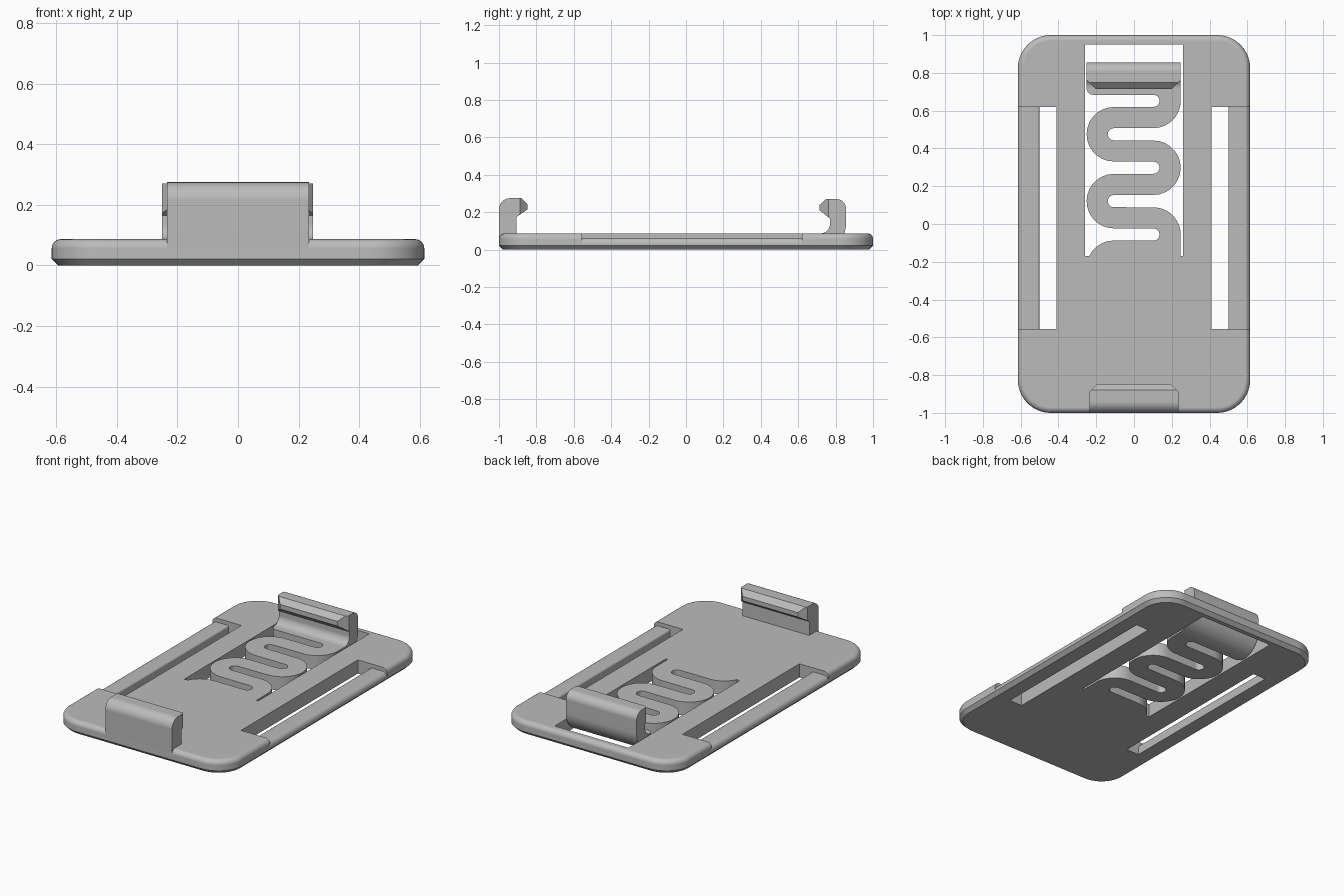
import bpy, bmesh
from math import sin, cos, radians
from mathutils import Vector

if "Cube" in bpy.data.objects:
    bpy.data.objects.remove(bpy.data.objects["Cube"], do_unlink=True)

grey = bpy.data.materials.new("light_grey")
grey.use_nodes = True
grey.diffuse_color = (0.5, 0.5, 0.5, 1)
grey.node_tree.nodes["Principled BSDF"].inputs["Base Color"].default_value = (0.5, 0.5, 0.5, 1)

THICK = 0.087          # plate thickness
HALF_W, HALF_L = 0.615, 1.0
SLOT_Y = (-0.555, 0.62)


def arc(cx, cy, r, a0, a1, steps=14):
    angles = [radians(a0 + (a1 - a0) * i / steps) for i in range(steps + 1)]
    return [(cx + r * cos(a), cy + r * sin(a)) for a in angles]


def add_prism(bm, pts, lo, hi, place):
    """Extrude a 2D profile between lo and hi; place maps (u, v, w) to xyz."""
    rings = [[bm.verts.new(place(u, v, w)) for u, v in pts] for w in (lo, hi)]
    bm.faces.new(rings[0])
    bm.faces.new(rings[1])
    bridge(bm, *rings)


def bridge(bm, a, b):
    for i in range(len(a)):
        j = (i + 1) % len(a)
        bm.faces.new((a[i], a[j], b[j], b[i]))


def along_x(u, v, w):
    return (w, u, v)


def along_y(u, v, w):
    return (u, w, v)


def along_z(u, v, w):
    return (u, v, w)


def finish(bm, name):
    bmesh.ops.recalc_face_normals(bm, faces=bm.faces)
    mesh = bpy.data.meshes.new(name)
    bm.to_mesh(mesh)
    bm.free()
    obj = bpy.data.objects.new(name, mesh)
    bpy.context.collection.objects.link(obj)
    mesh.materials.append(grey)
    return obj


def activate(obj):
    bpy.ops.object.select_all(action='DESELECT')
    obj.select_set(True)
    bpy.context.view_layer.objects.active = obj


def smooth(obj):
    activate(obj)
    bpy.ops.object.shade_smooth_by_angle(angle=radians(30))
    obj.modifiers.new("flat_face_normals", 'WEIGHTED_NORMAL').keep_sharp = True


def cut(obj, cutter):
    activate(obj)
    mod = obj.modifiers.new("cut", 'BOOLEAN')
    mod.operation, mod.solver, mod.object = 'DIFFERENCE', 'EXACT', cutter
    bpy.ops.object.modifier_apply(modifier=mod.name)
    bpy.data.objects.remove(cutter, do_unlink=True)


# Base plate: rounded rectangle with chamfered bottom and filleted top
def plate_outline(inset, r=0.175):
    pts = []
    for sx, sy, a in ((1, 1, 0), (-1, 1, 90), (-1, -1, 180), (1, -1, 270)):
        pts += arc(sx * (HALF_W - r), sy * (HALF_L - r), r - inset, a, a + 90)
    return pts


FILLET = 0.03
levels = [(0.022, 0), (0, 0.022)]
levels += [(FILLET - u, THICK - FILLET + v) for u, v in arc(0, 0, FILLET, 0, 90, 6)]
bm = bmesh.new()
rings = [[bm.verts.new((x, y, z)) for x, y in plate_outline(inset)] for inset, z in levels]
for a, b in zip(rings, rings[1:]):
    bridge(bm, a, b)
bm.faces.new(rings[0])
bm.faces.new(rings[-1])
plate = finish(bm, "base_plate")

# Window that leaves the serpentine spring standing inside it
R_OUT, R_IN, PITCH = 0.144, 0.032, 0.177
LEFT, RIGHT, FIRST = -0.107, 0.103, -0.056
WIN, WIN_LO, WIN_HI, LAND = 0.26, -0.17, 0.95, 0.72
left_edge = arc(LEFT, -0.232, R_OUT, 154.5, 90)
right_edge = [(RIGHT + R_OUT, WIN_LO)] + arc(RIGHT, FIRST, R_OUT, 0, 90)
for i in range(1, 5):
    y = FIRST + i * PITCH
    if i % 2:
        left_edge += arc(RIGHT, y - PITCH, R_IN, -90, 90)
        left_edge += arc(LEFT, y, R_OUT, 270, 90)
        right_edge += arc(LEFT, y, R_IN, 270, 90)
    else:
        right_edge += arc(RIGHT, y, R_OUT, -90, 90 if i < 4 else 0)
left_edge += arc(RIGHT, FIRST + 4 * PITCH, R_IN, -90, 90)
left_edge += arc(-0.215, LAND, 0.036, 270, 180, 8)
right_edge.append((RIGHT + R_OUT, LAND))
window = left_edge + right_edge[::-1]
window += [(WIN, WIN_LO), (WIN, WIN_HI), (-WIN, WIN_HI), (-WIN, WIN_LO)]
bm = bmesh.new()
add_prism(bm, window, -0.1, 0.2, along_z)
cut(plate, finish(bm, "window_cutter"))

# Strap slots: cut both sides away, then bridge them with lower bars
for side, name in ((1, "left"), (-1, "right")):
    bm = bmesh.new()
    notch = [(side * x, y) for x, y in ((0.41, SLOT_Y[0]), (0.7, SLOT_Y[0]),
                                        (0.7, SLOT_Y[1]), (0.41, SLOT_Y[1]))]
    add_prism(bm, notch, -0.1, 0.2, along_z)
    cut(plate, finish(bm, "slot_cutter"))

    top = 0.062
    profile = [(0.5, 0), (HALF_W - 0.022, 0), (HALF_W, 0.022)]
    profile += arc(HALF_W - FILLET, top - FILLET, FILLET, 0, 90, 6)
    profile += arc(0.512, top - 0.012, 0.012, 90, 180, 4)
    bm = bmesh.new()
    add_prism(bm, [(side * u, v) for u, v in profile], *SLOT_Y, along_y)
    smooth(finish(bm, name + "_strap_bar"))
smooth(plate)


# Clip hooks: a stem plus a nib whose ends are trimmed at 45 degrees
def hook(name, stem, nib, x0, x1, trim, facing):
    bm = bmesh.new()
    add_prism(bm, nib, x0, x1, along_x)
    for sx, x in ((-1, x0), (1, x1)):
        bmesh.ops.bisect_plane(bm, geom=bm.verts[:] + bm.edges[:] + bm.faces[:],
                               plane_co=Vector((x, trim, 0)),
                               plane_no=Vector((sx, facing, 0)).normalized(),
                               clear_outer=True)
        bmesh.ops.holes_fill(bm, edges=[e for e in bm.edges if e.is_boundary])
    add_prism(bm, stem, x0, x1, along_x)
    smooth(finish(bm, name))


front_stem = [(-0.905, 0.06), (-0.905, 0.275)]
front_stem += arc(-0.94, 0.215, 0.06, 90, 180) + [(-1, 0.06)]
front_nib = [(-0.905, 0.275), (-0.88, 0.275), (-0.848, 0.243), (-0.848, 0.215), (-0.905, 0.175)]
hook("front_hook", front_stem, front_nib, -0.235, 0.235, -0.888, 1)

back_stem = arc(LAND, 0.135, 0.135, -90, 0)
back_stem += arc(0.805, 0.22, 0.05, 0, 90) + [(0.77, 0.27)]
back_stem += arc(LAND, THICK + 0.05, 0.05, 0, -90)
back_nib = [(0.77, 0.27), (0.748, 0.27), (0.715, 0.24), (0.715, 0.21), (0.77, 0.165)]
hook("back_hook", back_stem, back_nib, -0.251, RIGHT + R_OUT, 0.762, -1)
